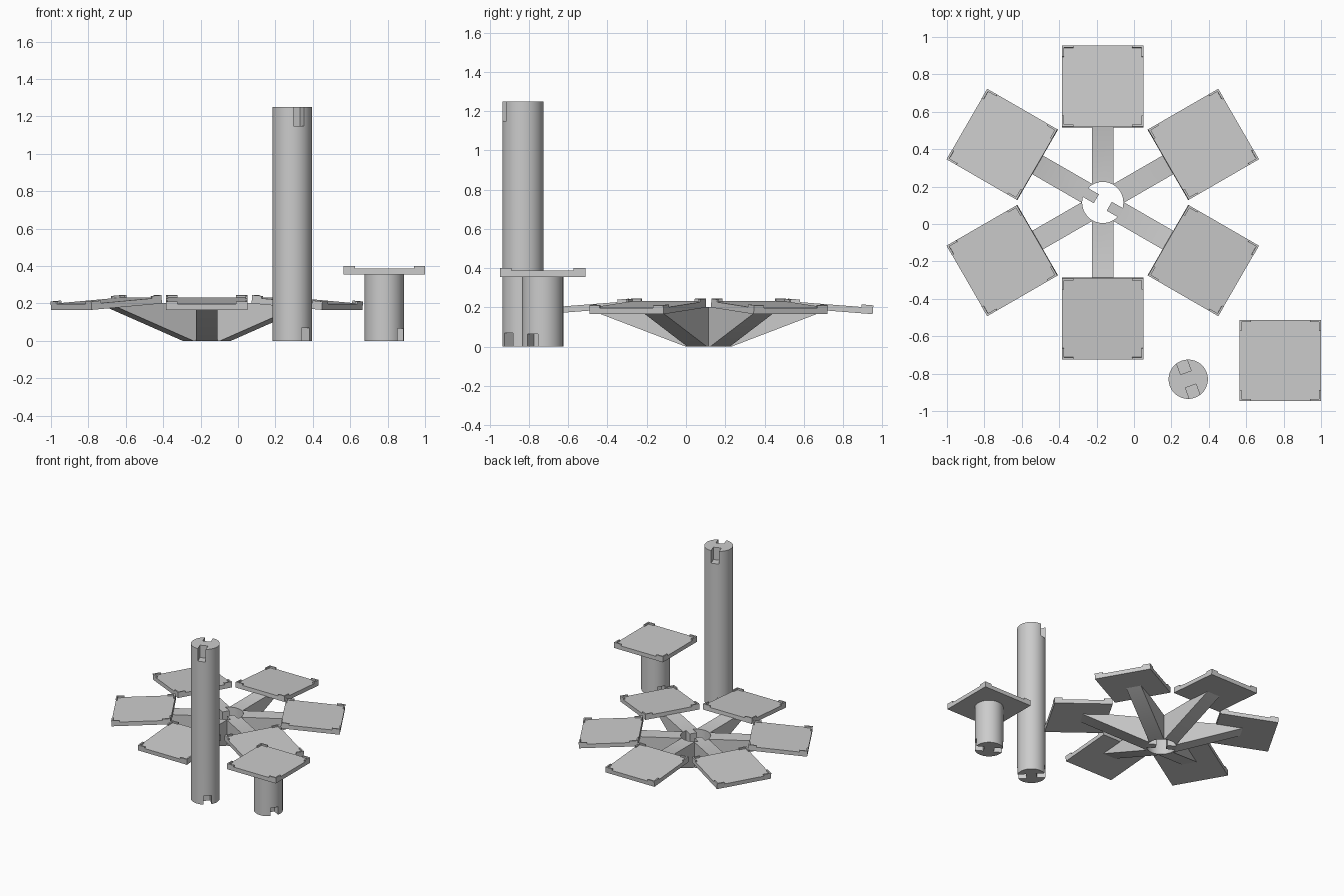
import bpy, bmesh, math
from mathutils import Matrix, Vector

if "Cube" in bpy.data.objects:
    bpy.data.objects.remove(bpy.data.objects["Cube"])

HUB = Vector((-0.167, 0.115, 0))
gray = bpy.data.materials.new("plain gray")
gray.diffuse_color = (0.6, 0.6, 0.6, 1)
gray.use_nodes = True
gray.node_tree.nodes["Principled BSDF"].inputs["Base Color"].default_value = gray.diffuse_color


def finish(name, bm):
    bmesh.ops.recalc_face_normals(bm, faces=bm.faces)
    me = bpy.data.meshes.new(name)
    bm.to_mesh(me)
    bm.free()
    me.materials.append(gray)
    ob = bpy.data.objects.new(name, me)
    bpy.context.collection.objects.link(ob)
    return ob


def add_box(bm, lo, hi):
    lo, hi = Vector(lo), Vector(hi)
    m = Matrix.Translation((lo + hi) / 2) @ Matrix.Diagonal((*(hi - lo), 1))
    bmesh.ops.create_cube(bm, size=1, matrix=m)


def add_cylinder(bm, r, z0, z1):
    bmesh.ops.create_cone(bm, cap_ends=True, segments=64, radius1=r, radius2=r,
                          depth=z1 - z0, matrix=Matrix.Translation((0, 0, (z0 + z1) / 2)))


def place(ob, loc, deg):
    ob.data.transform(Matrix.Translation(loc) @ Matrix.Rotation(math.radians(deg), 4, 'Z'))


def cut(ob, cutter):
    # Subtract the cutter, bake the result and discard the helper
    mod = ob.modifiers.new("cut", 'BOOLEAN')
    mod.operation, mod.solver, mod.object = 'DIFFERENCE', 'EXACT', cutter
    cutter.hide_render = True
    dg = bpy.context.evaluated_depsgraph_get()
    me = bpy.data.meshes.new_from_object(ob.evaluated_get(dg))
    ob.modifiers.clear()
    ob.data = me
    bpy.data.objects.remove(cutter)


def smooth(ob):
    bpy.ops.object.select_all(action='DESELECT')
    ob.select_set(True)
    bpy.context.view_layer.objects.active = ob
    bpy.ops.object.shade_smooth_by_angle(angle=math.radians(30))


def plate(name):
    # Square slab from x = 0 outward, with a raised L-shaped lip at each corner
    s, t, h, w, l = 0.435, 0.032, 0.045, 0.011, 0.06
    bm = bmesh.new()
    add_box(bm, (0, -s / 2, 0), (s, s / 2, t))
    for sx in (-1, 1):
        for sy in (-1, 1):
            for a, b in ((l, w), (w, l)):
                xs = sorted((s / 2 + sx * s / 2, s / 2 + sx * (s / 2 - a)))
                ys = sorted((sy * s / 2, sy * (s / 2 - b)))
                add_box(bm, (xs[0], ys[0], t - 0.002), (xs[1], ys[1], h))
    return finish(name, bm)


def arm(name):
    # Tapered bracket, extruded sideways from its side profile
    profile = [(0.03, 0), (0.115, 0), (0.62, 0.193), (0.42, 0.209), (0.40, 0.203), (0.03, 0.203)]
    bm = bmesh.new()
    f = bm.faces.new([bm.verts.new((x, -0.0575, z)) for x, z in profile])
    ext = bmesh.ops.extrude_face_region(bm, geom=[f])
    verts = [v for v in ext["geom"] if isinstance(v, bmesh.types.BMVert)]
    bmesh.ops.translate(bm, verts=verts, vec=(0, 0.115, 0))
    ob = finish(name, bm)
    hole = bmesh.new()
    add_cylinder(hole, 0.11, -0.1, 0.4)
    cut(ob, finish("hub_hole_cutter", hole))
    return ob


def column(name, loc, height, slots):
    # Round post with pairs of opposite keyways (angle, bottom, top)
    bm = bmesh.new()
    add_cylinder(bm, 0.105, 0, height)
    ob = finish(name, bm)
    for deg, z0, z1 in slots:
        for side in (0, 180):
            kb = bmesh.new()
            add_box(kb, (0.038, -0.03, z0), (0.15, 0.03, z1))
            k = finish("slot_cutter", kb)
            place(k, (0, 0, 0), deg + side)
            cut(ob, k)
    place(ob, loc, 0)
    smooth(ob)
    return ob


# Six radiating arms with tilted trays
for i in range(6):
    deg = 30 + 60 * i
    a = arm(f"arm_{i + 1}")
    place(a, HUB, deg)
    smooth(a)
    p = plate(f"tray_{i + 1}")
    p.data.transform(Matrix.Translation((0.402, 0, 0.2))
                     @ Matrix.Rotation(math.radians(4.5), 4, 'Y'))
    place(p, HUB, deg)

# Two locking tabs inside the hub hole
for n, deg in enumerate((150, -30)):
    bm = bmesh.new()
    add_box(bm, (0.04, -0.0275, 0), (0.113, 0.0275, 0.203))
    place(finish(f"hub_tab_{n + 1}", bm), HUB, deg)

# Tall post
column("tall_post", (0.29, -0.83, 0), 1.25, [(-46, -0.1, 0.07), (-70, 1.15, 1.4)])

# Short post carrying the top tray
column("short_post", (0.782, -0.73, 0), 0.358, [(-30, -0.1, 0.065)])
top = plate("top_tray")
place(top, (0.565, -0.73, 0.356), 0)
